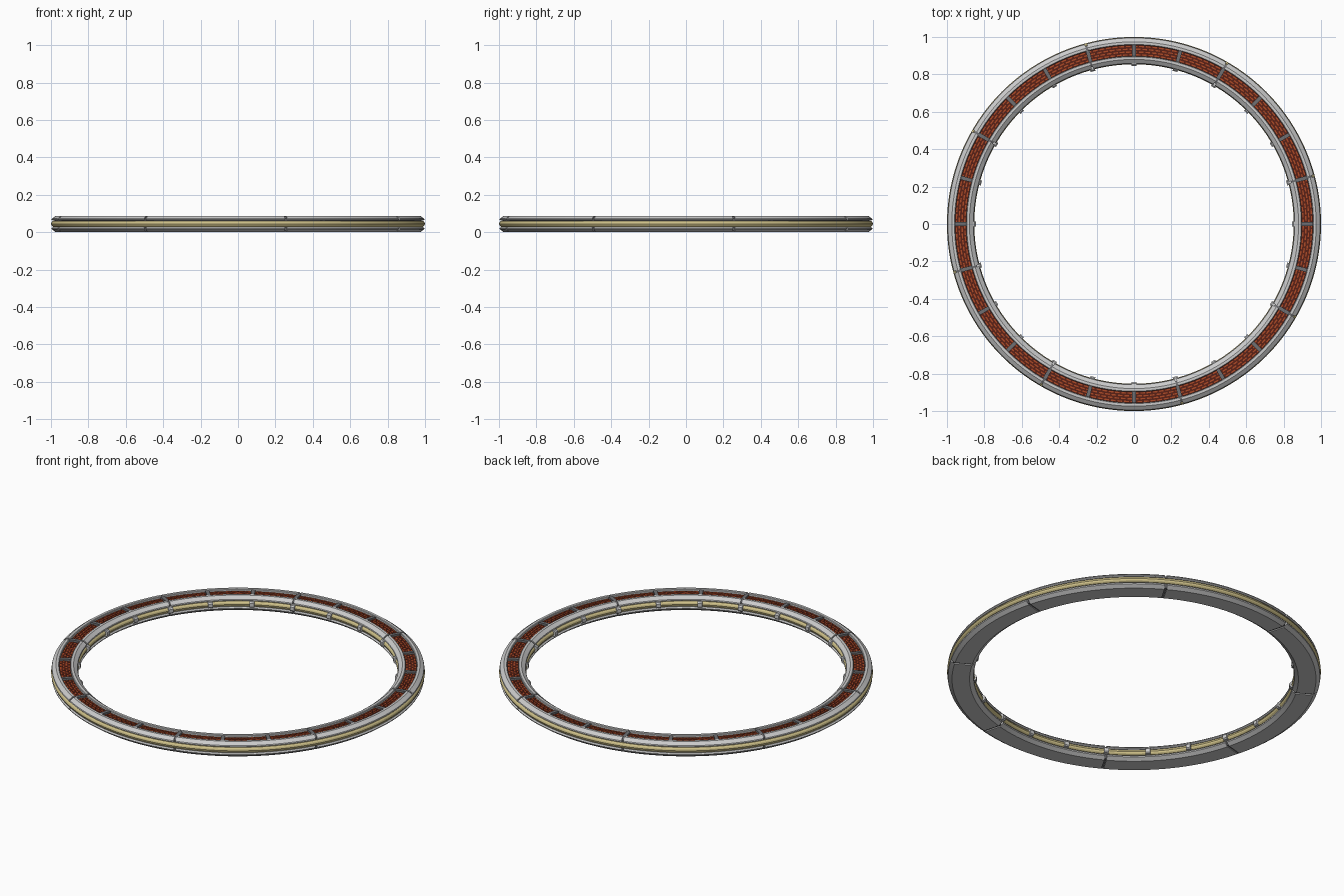
import bpy, bmesh
from math import sin, cos, pi, radians

if "Cube" in bpy.data.objects:
    bpy.data.objects.remove(bpy.data.objects["Cube"])

def mat(name, c):
    m = bpy.data.materials.new(name)
    m.diffuse_color = (*c, 1)
    m.use_nodes = True
    m.node_tree.nodes["Principled BSDF"].inputs["Base Color"].default_value = m.diffuse_color
    return m

GOLD = mat("brass", (0.62, 0.53, 0.25))
DARK = mat("dark_metal", (0.16, 0.16, 0.17))
EMBER = mat("ember_floor", (0.10, 0.015, 0.008))
GLOW = mat("ember_dash", (0.42, 0.07, 0.02))

def sweep(bm, prof, a0=0.0, a1=2 * pi, n=192):
    """Sweep a closed (r, z) profile round the z axis from a0 to a1."""
    full = a1 - a0 > 6.28
    rows = []
    for i in range(n if full else n + 1):
        a = a0 + (a1 - a0) * i / n
        rows.append([bm.verts.new((r * cos(a), r * sin(a), z)) for r, z in prof])
    k = len(prof)
    for i in range(n):
        p, q = rows[i], rows[(i + 1) % len(rows)]
        for j in range(k):
            bm.faces.new((p[j], q[j], q[(j + 1) % k], p[(j + 1) % k]))
    if not full:
        bm.faces.new(rows[0])
        bm.faces.new(rows[-1][::-1])

def finish(bm, name, m=None, smooth=True):
    bmesh.ops.recalc_face_normals(bm, faces=bm.faces[:])
    me = bpy.data.meshes.new(name)
    bm.to_mesh(me)
    bm.free()
    ob = bpy.data.objects.new(name, me)
    bpy.context.collection.objects.link(ob)
    if m:
        me.materials.append(m)
    if smooth:
        bpy.context.view_layer.objects.active = ob
        ob.select_set(True)
        bpy.ops.object.shade_smooth_by_angle(angle=radians(25))
        ob.select_set(False)
    return ob

def rect(r0, r1, z0, z1):
    return [(r0, z0), (r1, z0), (r1, z1), (r0, z1)]

MID = 0.927
def flip(prof):
    return [(2 * MID - r, z) for r, z in prof]

# profiles: outer top rail, bottom shell
TOP = [(0.957, 0.062), (0.99, 0.062), (0.997, 0.067), (0.995, 0.073),
       (0.974, 0.088), (0.960, 0.088), (0.957, 0.085)]
half = [(0.974, 0.0), (0.995, 0.015), (0.997, 0.021), (0.99, 0.027)]
BASE = half + flip(half)[::-1]

# eight shell segments, joints every 45 degrees starting at 15
GAP = 0.006
for s in range(8):
    a0 = radians(15 + 45 * s) + GAP
    a1 = radians(60 + 45 * s) - GAP
    for name, prof in (("outer_top_rail", TOP), ("inner_top_rail", flip(TOP)), ("base_shell", BASE)):
        bm = bmesh.new()
        sweep(bm, prof, a0, a1, 24)
        finish(bm, f"{name}_{s + 1}")

# continuous core seen through the joints
bm = bmesh.new()
sweep(bm, rect(0.872, 0.982, 0.006, 0.070))
finish(bm, "core_ring", DARK)

# brass bands, outside and inside
band = [(0.975, 0.029), (0.990, 0.029), (0.997, 0.036), (1.0, 0.0445),
        (0.997, 0.053), (0.990, 0.060), (0.975, 0.060)]
for name, prof in (("outer_brass_band", band), ("inner_brass_band", flip(band))):
    bm = bmesh.new()
    sweep(bm, prof)
    finish(bm, name, GOLD)

# glowing channel floor with staggered dashes
bm = bmesh.new()
sweep(bm, rect(0.896, 0.958, 0.066, 0.075))
finish(bm, "channel_floor", EMBER)
bm = bmesh.new()
N = 168
for row in range(4):
    r = 0.9045 + row * 0.0150
    for i in range(N):
        a = 2 * pi * (i + 0.5 * (row % 2)) / N
        sweep(bm, rect(r - 0.0035, r + 0.0035, 0.074, 0.0775), a, a + 2 * pi / N * 0.72, 1)
finish(bm, "channel_dashes", GLOW, smooth=False)

# cross bars over the channel and knobs on the inner wall, every 15 degrees
bars, knobs = bmesh.new(), bmesh.new()
for i in range(24):
    a = radians(15 * i)
    w = 0.011
    sweep(bars, [(0.893, 0.07), (0.960, 0.07), (0.960, 0.083), (0.953, 0.087),
                 (0.900, 0.087), (0.893, 0.083)], a - w, a + w, 2)
    k = 0.015
    sweep(knobs, [(0.875, 0.028), (0.852, 0.030), (0.845, 0.036), (0.845, 0.056),
                  (0.852, 0.063), (0.875, 0.066)], a - k, a + k, 2)
finish(bars, "channel_cross_bars", DARK, smooth=False)
finish(knobs, "inner_knobs", smooth=False)

# small clamps bridging the rails at each joint
bm = bmesh.new()
for s in range(8):
    a = radians(15 + 45 * s)
    for prof in ([(0.95, 0.06), (0.986, 0.064), (0.986, 0.074), (0.970, 0.084), (0.95, 0.084)],):
        sweep(bm, prof, a - 0.012, a + 0.012, 2)
        sweep(bm, flip(prof), a - 0.012, a + 0.012, 2)
finish(bm, "joint_clamps", DARK, smooth=False)
